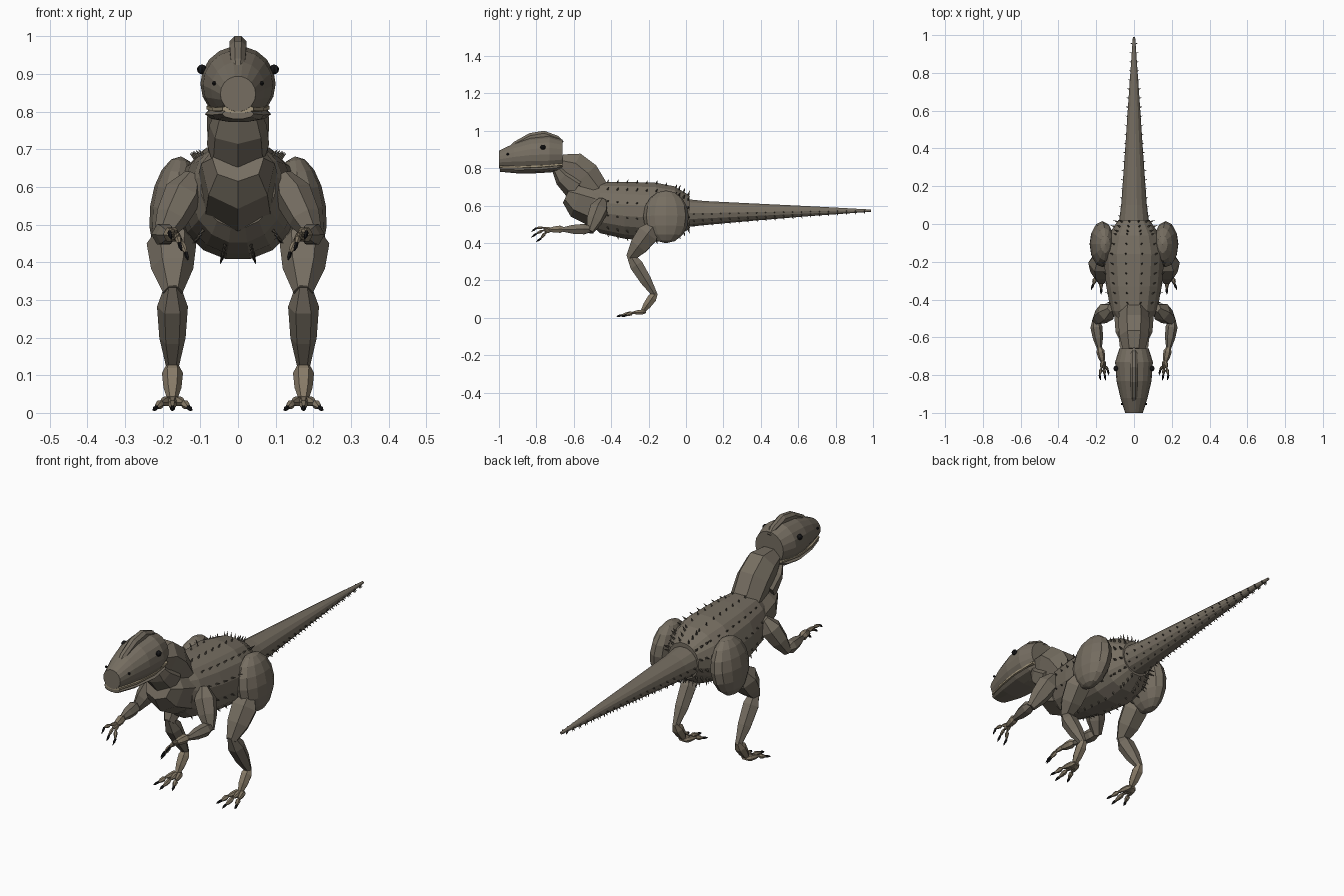
import bpy, bmesh, math
from mathutils import Vector, Matrix

cube = bpy.data.objects.get("Cube")
if cube:
    bpy.data.objects.remove(cube, do_unlink=True)


def material(name, rgb):
    m = bpy.data.materials.new(name)
    m.use_nodes = True
    m.diffuse_color = (*rgb, 1)
    m.node_tree.nodes["Principled BSDF"].inputs["Base Color"].default_value = (*rgb, 1)
    return m


SKIN = material("taupe skin", (0.18, 0.155, 0.12))
PAW = material("tan paw skin", (0.24, 0.195, 0.135))
LIP = material("pale lip", (0.36, 0.30, 0.20))
SPIKE = material("dark spike", (0.09, 0.078, 0.06))
BLACK = material("black", (0.008, 0.008, 0.009))


def finish(name, bm, mat):
    bmesh.ops.recalc_face_normals(bm, faces=bm.faces)
    mesh = bpy.data.meshes.new(name)
    bm.to_mesh(mesh)
    bm.free()
    mesh.materials.append(mat)
    obj = bpy.data.objects.new(name, mesh)
    bpy.context.collection.objects.link(obj)
    return obj


def add_tube(bm, rings, n, axis=None, turn=0.5):
    """Skin rings of (centre, width radius, height radius) along a path."""
    loops = []
    for i, (c, rx, rz) in enumerate(rings):
        d = axis or Vector(rings[min(i + 1, len(rings) - 1)][0]) - Vector(rings[max(i - 1, 0)][0])
        q = Vector(d).to_track_quat('Z', 'Y')
        loop = []
        for k in range(n):
            a = math.tau * (k + turn) / n
            loop.append(bm.verts.new(Vector(c) + q @ Vector((rx * math.sin(a), rz * math.cos(a), 0))))
        loops.append(loop)
    for a, b in zip(loops, loops[1:]):
        for k in range(n):
            bm.faces.new((a[k], a[(k + 1) % n], b[(k + 1) % n], b[k]))
    bm.faces.new(loops[0])
    bm.faces.new(loops[-1])


def tube(name, rings, mat, n=16, axis=None):
    bm = bmesh.new()
    add_tube(bm, rings, n, axis)
    return finish(name, bm, mat)


SPINDLE = ((0, .45), (.28, 1), (.65, .85), (1, .4))


def limb(name, a, b, r, mat=SKIN, n=6, shape=SPINDLE):
    a, b = Vector(a), Vector(b)
    return tube(name, [(a.lerp(b, t), r * f, r * f) for t, f in shape], mat, n)


def ball(name, c, scale, mat, tilt=0, u=12, v=8):
    bm = bmesh.new()
    bmesh.ops.create_uvsphere(bm, u_segments=u, v_segments=v, radius=1)
    bm.transform(Matrix.Translation(c) @ Matrix.Rotation(tilt, 4, 'Y') @ Matrix.Diagonal((*scale, 1)))
    return finish(name, bm, mat)


def along_y(rows):
    return [((0, y, z), rx, rz) for y, z, rx, rz in rows]


Y = (0, 1, 0)

# Trunk and tail
trunk = [(-.5, .605, .10, .115), (-.46, .59, .125, .14), (-.33, .575, .15, .155),
         (-.16, .565, .165, .16), (-.06, .565, .14, .14), (.02, .565, .085, .09)]
tail = [(-.03, .56, .085, .08), (.1, .56, .068, .066), (.35, .565, .05, .048),
        (.65, .57, .03, .028), (.99, .573, .006, .006)]
tube("trunk", along_y(trunk), SKIN, 16, Y)
tube("tail", along_y(tail), SKIN, 14, Y)


# Rows of small spikes on trunk and tail
def section(rows, y):
    for a, b in zip(rows, rows[1:]):
        if a[0] <= y <= b[0]:
            t = (y - a[0]) / (b[0] - a[0])
            return [p + (q - p) * t for p, q in zip(a, b)][1:]


def spike_rows(name, rows, ys, angles, length, base):
    bm = bmesh.new()
    for y in ys:
        z, rx, rz = section(rows, y)
        for a in angles:
            out = Vector((math.sin(a), 0, math.cos(a)))
            foot = Vector((rx * out.x, y, z + rz * out.z)) * 1
            tip = foot + (out + Vector((0, .45, 0))) * length
            add_tube(bm, [(foot - out * .006, base, base), (tip, .0008, .0008)], 4)
    return finish(name, bm, SPIKE)


around = [math.tau * (k + .5) / 12 for k in range(12)]
under = [math.radians(d) for d in (95, 125, 155, 205, 235, 265)]
spike_rows("trunk_spikes", trunk, [-.42 + .052 * i for i in range(8)], around, .015, .006)
spike_rows("hip_spikes", trunk, [-.04, -.015, .01], around, .022, .007)
spike_rows("tail_spikes", tail, [.04 + .048 * i for i in range(20)], under, .011, .005)

# Neck built from overlapping faceted chunks
tube("upper_neck", [((0, -.67, .83), .06, .05), ((0, -.60, .81), .08, .085),
                    ((0, -.54, .76), .085, .09), ((0, -.46, .66), .08, .07)], SKIN, 7)
tube("throat", [((0, -.69, .80), .06, .03), ((0, -.655, .755), .078, .055),
                ((0, -.58, .70), .085, .08)], SKIN, 7)
tube("lower_neck", [((0, -.635, .665), .07, .055), ((0, -.58, .64), .10, .105),
                    ((0, -.46, .60), .11, .125)], SKIN, 7)

# Head, lip and jaw
tube("head", along_y([(-1, .847, .047, .047), (-.92, .86, .072, .073), (-.83, .87, .093, .094),
                      (-.73, .874, .1, .1), (-.66, .873, .078, .08)]), SKIN, 18, Y)
tube("lip", along_y([(-.998, .807, .044, .012), (-.9, .806, .074, .012), (-.78, .81, .09, .012),
                     (-.66, .82, .08, .012)]), LIP, 8, Y)
tube("jaw", along_y([(-.995, .794, .042, .014), (-.9, .791, .07, .02), (-.78, .793, .088, .021),
                     (-.69, .802, .08, .02), (-.66, .812, .06, .014)]), SKIN, 10, Y)

# Crest over the skull
tube("crest", [((0, -.965, .882), .010, .010), ((0, -.91, .925), .02, .02),
               ((0, -.83, .965), .024, .025), ((0, -.76, .977), .024, .025),
               ((0, -.69, .955), .02, .02), ((0, -.66, .935), .01, .01)], SKIN, 8)

for side, s in (("left", 1), ("right", -1)):
    def at(x, y, z):
        return (s * x, y, z)

    # Eye and nostril
    ball(side + "_eye", at(.096, -.765, .912), (.013, .015, .013), BLACK, 0, 8, 6)
    ball(side + "_nostril", at(.064, -.953, .875), (.006, .007, .006), BLACK, 0, 6, 4)

    # Hind leg
    ball(side + "_thigh", at(.168, -.107, .54), (.066, .122, .142), SKIN, -s * .12, 12, 8)
    limb(side + "_upper_leg", at(.178, -.165, .50), at(.173, -.30, .32), .066)
    limb(side + "_shin", at(.174, -.305, .345), at(.174, -.165, .12), .041)
    limb(side + "_ankle", at(.174, -.16, .135), at(.174, -.235, .03), .028, PAW)
    for i, (dx, reach) in enumerate(((-.042, .32), (0, .345), (.042, .32))):
        knuckle = at(.174 + dx * .7, -.285, .027)
        end = at(.174 + dx, -reach, .014)
        limb(f"{side}_toe_{i}", at(.174 + dx * .2, -.215, .032), knuckle, .015, PAW)
        limb(f"{side}_toe_tip_{i}", knuckle, end, .012, PAW)
        limb(f"{side}_toe_claw_{i}", end, at(.174 + dx * 1.25, -reach - .028, .007), .008, BLACK, 5,
             ((0, .8), (.5, .8), (1, .1)))

    # Arm
    limb(side + "_upper_arm", at(.12, -.445, .63), at(.205, -.515, .46), .052)
    limb(side + "_forearm", at(.205, -.50, .475), at(.183, -.66, .472), .032)
    limb(side + "_wrist", at(.183, -.65, .475), at(.165, -.735, .47), .022, PAW)
    for i, (x, y, z) in enumerate(((.182, -.80, .48), (.155, -.80, .45), (.138, -.775, .425))):
        start, end = Vector(at(.165, -.72, .472)), Vector(at(x, y, z))
        middle = start.lerp(end, .5) + Vector((0, -.005, .006))
        limb(f"{side}_finger_{i}", start, middle, .011, PAW)
        limb(f"{side}_finger_tip_{i}", middle, end, .009, PAW)
        limb(f"{side}_finger_claw_{i}", end, at(x - .005, y - .028, z - .02), .007, BLACK, 5,
             ((0, .8), (.5, .8), (1, .1)))
